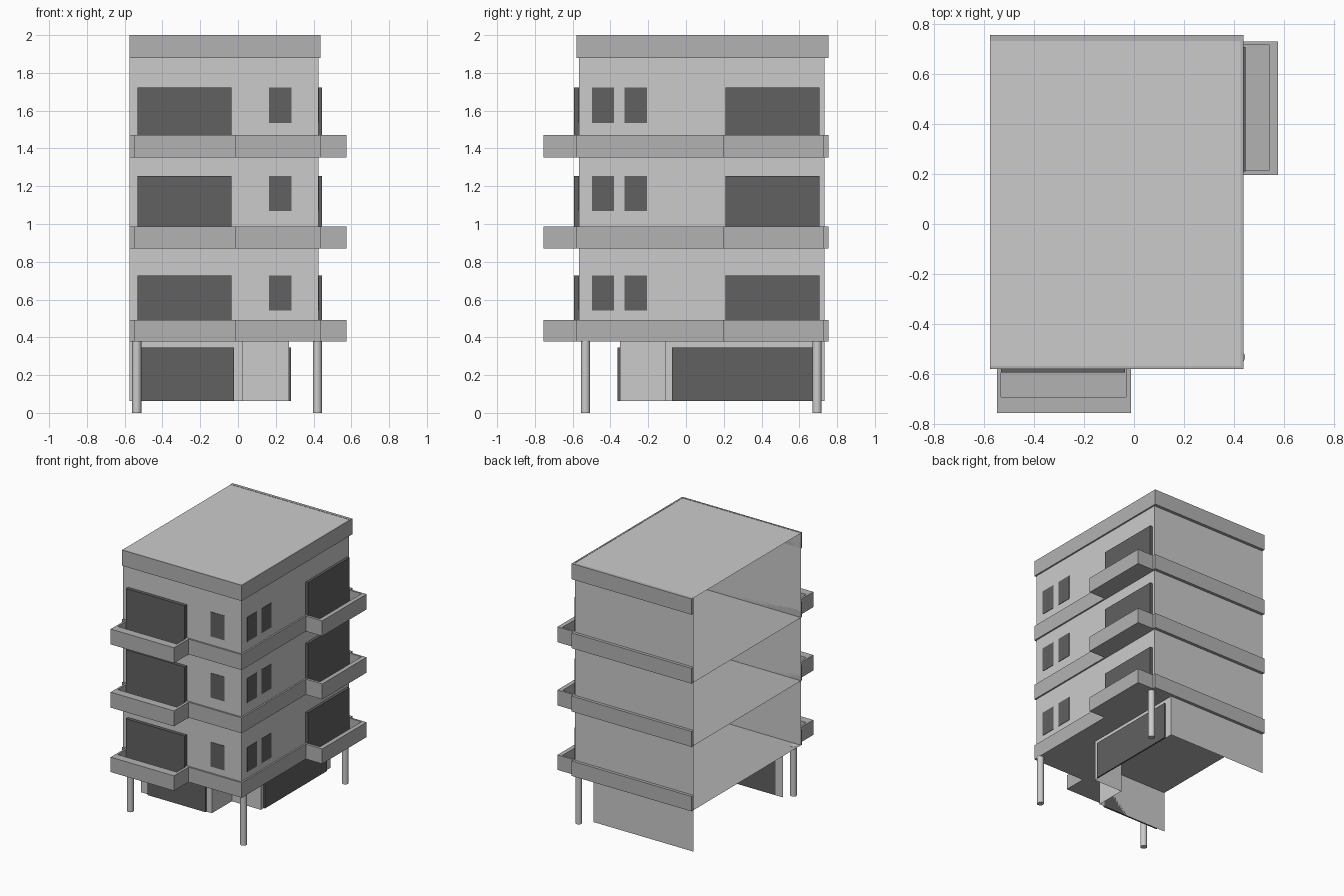
import bpy, bmesh

if "Cube" in bpy.data.objects:
    bpy.data.objects.remove(bpy.data.objects["Cube"])

def material(name, v):
    m = bpy.data.materials.new(name)
    m.diffuse_color = (v, v, v, 1)
    m.use_nodes = True
    m.node_tree.nodes["Principled BSDF"].inputs["Base Color"].default_value = m.diffuse_color
    return m

TRIM = material("trim_grey", 0.45)
DARK = material("dark_glass", 0.12)

def finish(name, bm, mat=None):
    bmesh.ops.recalc_face_normals(bm, faces=bm.faces[:])
    me = bpy.data.meshes.new(name)
    bm.to_mesh(me)
    bm.free()
    ob = bpy.data.objects.new(name, me)
    bpy.context.collection.objects.link(ob)
    if mat:
        me.materials.append(mat)
    return ob

def prism(name, pts, z0, z1, mat=None):
    """Closed solid over a plan outline."""
    bm = bmesh.new()
    face = bm.faces.new([bm.verts.new((x, y, z0)) for x, y in pts])
    top = bmesh.ops.extrude_face_region(bm, geom=[face], use_keep_orig=True)["geom"]
    bmesh.ops.translate(bm, vec=(0, 0, z1 - z0),
                        verts=[g for g in top if isinstance(g, bmesh.types.BMVert)])
    return finish(name, bm, mat)

def box(name, x0, x1, y0, y1, z0, z1, mat=None):
    return prism(name, [(x0, y0), (x1, y0), (x1, y1), (x0, y1)], z0, z1, mat)

def walls(name, path, z0, z1):
    """Open thin wall sheet along a plan path."""
    bm = bmesh.new()
    lo = [bm.verts.new((x, y, z0)) for x, y in path]
    hi = [bm.verts.new((x, y, z1)) for x, y in path]
    for i in range(len(path) - 1):
        bm.faces.new((lo[i], lo[i + 1], hi[i + 1], hi[i]))
    return finish(name, bm)

def sheet(name, pts, z, mat=None):
    bm = bmesh.new()
    bm.faces.new([bm.verts.new((x, y, z)) for x, y in pts])
    return finish(name, bm, mat)

# Main shell: front, right and back walls, left side open
L, R, F, B = -0.575, 0.425, -0.567, 0.732
plan = [(L, F), (R, F), (R, B), (L, B)]
outer = [(L, -0.58), (0.437, -0.58), (0.437, 0.755), (L, 0.755)]
walls("upper_walls", plan, 0.378, 1.998)
sheet("roof", plan, 1.998)

# Bands wrapping three sides
def band(name, z0, z1):
    prism(name, outer + plan[::-1], z0, z1, TRIM)

band("roof_band", 1.88, 2.0)

# Repeated storeys: floor, band, balconies, windows
for i, (z0, z1, top) in enumerate([(0.378, 0.492, 0.728), (0.87, 0.988, 1.255), (1.353, 1.47, 1.722)]):
    n = f"_{i + 1}"
    sheet("floor" + n, plan, z0, TRIM)
    band("floor_band" + n, z0, z1)

    # Front balcony parapet and floor
    prism("front_balcony" + n, [(-0.547, -0.58), (-0.547, -0.755), (-0.012, -0.755), (-0.012, -0.58),
                                (-0.032, -0.58), (-0.032, -0.692), (-0.532, -0.692), (-0.532, -0.58)],
          z0, z1, TRIM)
    box("front_balcony_floor" + n, -0.532, -0.032, -0.692, -0.58, z0, z0 + 0.01, TRIM)

    # Right balcony parapet and floor
    prism("right_balcony" + n, [(0.437, 0.195), (0.575, 0.195), (0.575, 0.73), (0.437, 0.73),
                                (0.437, 0.715), (0.542, 0.715), (0.542, 0.215), (0.437, 0.215)],
          z0, z1, TRIM)
    box("right_balcony_floor" + n, 0.437, 0.542, 0.215, 0.715, z0, z0 + 0.01, TRIM)

    # Large balcony windows
    box("front_large_window" + n, -0.532, -0.035, -0.593, F, z0 + 0.01, top, DARK)
    box("right_large_window" + n, R, 0.445, 0.21, 0.708, z0 + 0.01, top, DARK)

    # Small windows
    box("front_small_window" + n, 0.165, 0.283, F - 0.003, F, top - 0.187, top, DARK)
    for k, (y0, y1) in enumerate([(-0.498, -0.38), (-0.325, -0.207)]):
        box(f"right_small_window{n}_{k + 1}", R, R + 0.003, y0, y1, top - 0.187, top, DARK)

# Recessed entrance storey and its glazing
walls("ground_walls", [(L, -0.35), (0.025, -0.35), (0.025, -0.11), (0.27, -0.11), (0.27, B), (L, B)],
      0.062, 0.378)
box("ground_front_window", -0.51, -0.02, -0.362, -0.35, 0.062, 0.346, DARK)
box("ground_right_window", 0.27, 0.281, -0.075, 0.67, 0.062, 0.346, DARK)

# Round corner columns
for k, (x, y) in enumerate([(-0.536, -0.532), (0.42, -0.532), (0.42, 0.694)]):
    bpy.ops.mesh.primitive_cylinder_add(vertices=24, radius=0.024, depth=0.38, location=(x, y, 0.19))
    bpy.context.object.name = f"column_{k + 1}"
    bpy.ops.object.shade_smooth_by_angle()
